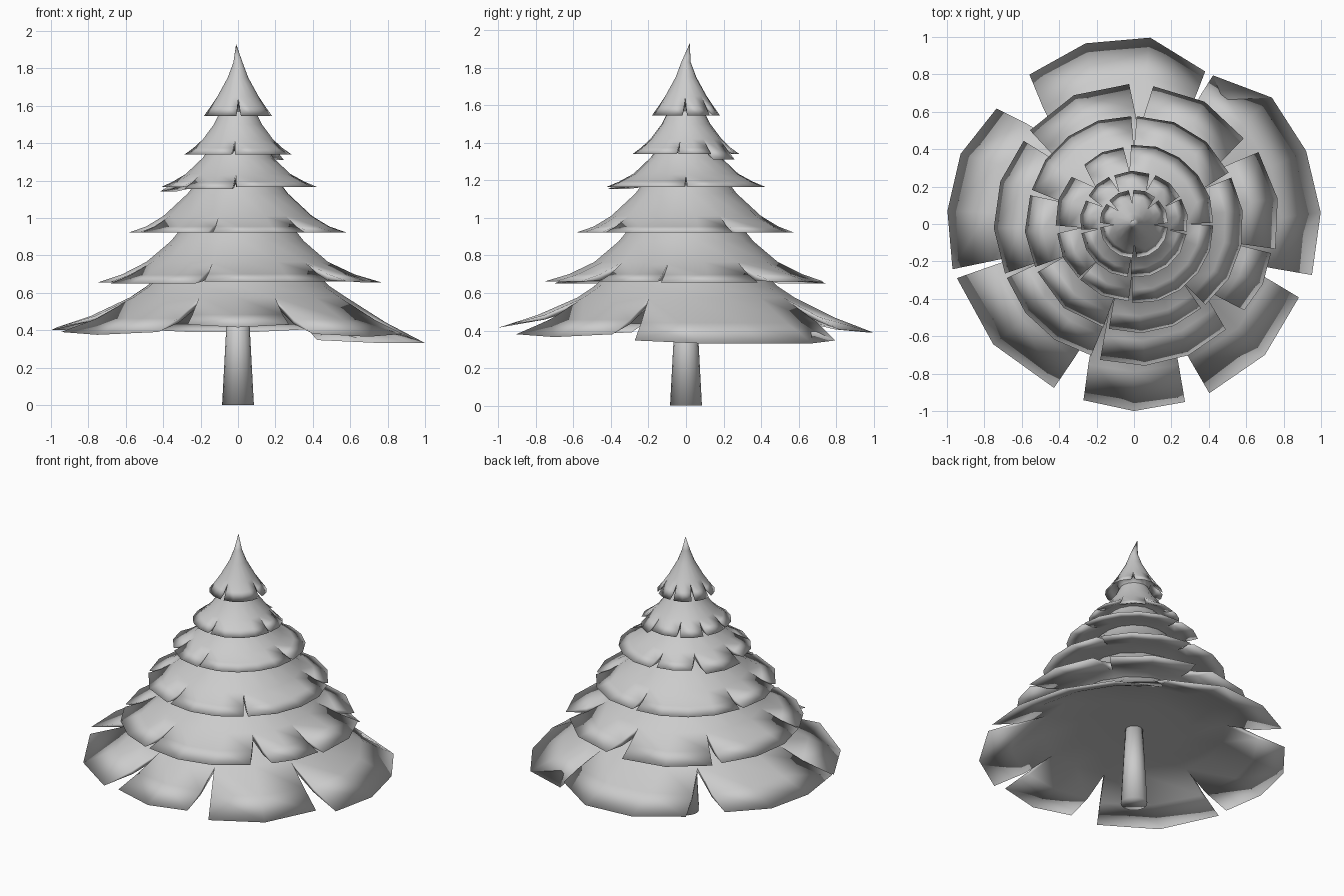
import bpy, bmesh
from math import sin, cos, radians

if "Cube" in bpy.data.objects:
    bpy.data.objects.remove(bpy.data.objects["Cube"])


def polar(r, deg, z):
    # the very top leans slightly to one side
    dx, dy = (-0.01, 0.02) if z > 1.9 else (0, 0)
    return (r * cos(radians(deg)) + dx, r * sin(radians(deg)) + dy, z)


def finish(name, bm, angle=180):
    bmesh.ops.remove_doubles(bm, verts=bm.verts, dist=0.0005)
    bmesh.ops.recalc_face_normals(bm, faces=bm.faces)
    mesh = bpy.data.meshes.new(name)
    bm.to_mesh(mesh)
    bm.free()
    ob = bpy.data.objects.new(name, mesh)
    bpy.context.collection.objects.link(ob)
    bpy.ops.object.select_all(action='DESELECT')
    ob.select_set(True)
    bpy.context.view_layer.objects.active = ob
    bpy.ops.object.shade_smooth_by_angle(angle=radians(angle))
    return ob


def tier(name, upper, under, boughs, sag=0.012, lift=0.0, drop=0.06, step=19):
    """Skirt split into boughs: start angle, end angle, rim radius, rim height
    and optional radius factors of the two rim corners.
    upper: profile from the neck down to the slit ends; under: inner underside."""
    bm = bmesh.new()
    sr, sz = upper[-1]
    count = len(boughs)
    for i, (a0, a1, r, z, *corner) in enumerate(boughs):
        c0, c1 = corner or (0.985, 0.985)
        prev_end = boughs[i - 1][1] - (360 if i == 0 else 0)
        next_start = boughs[(i + 1) % count][0] + (360 if i == count - 1 else 0)
        m0, m1 = (a0 + prev_end) / 2, (a1 + next_start) / 2
        n = max(2, round((a1 - a0) / step))

        def row(rr, zz, gap):
            pts = []
            for k in range(n + 1):
                t = k / n
                full, cut = m0 + (m1 - m0) * t, a0 + (a1 - a0) * t
                edge = gap == 1 and k in (0, n)
                f = (c0 if k == 0 else c1) if edge else 1
                pts.append(bm.verts.new(polar(rr * f, full + (cut - full) * gap,
                                              zz + (lift if edge else 0))))
            return pts

        rows = [row(pr, pz, 0) for pr, pz in upper]
        s = len(rows) - 1
        mid_r, mid_z = (sr + r) / 2, (sz + z) / 2 - sag
        rows.append(row(mid_r, mid_z, 0.6))
        rows.append(row(r, z, 1))
        rows.append(row(mid_r, mid_z - drop * 0.55, 0.6))
        rows.append(row(sr, sz - drop, 0))
        rows += [row(pr, pz, 0) for pr, pz in under]
        for p, q in zip(rows, rows[1:]):
            for k in range(n):
                bm.faces.new((p[k], p[k + 1], q[k + 1], q[k]))
        # slit walls
        for k in (0, n):
            bm.faces.new([rows[s + j][k] for j in (1, 2, 3)])
            bm.faces.new([rows[s + j][k] for j in (0, 1, 3, 4)])
    bmesh.ops.dissolve_degenerate(bm, dist=0.0004, edges=bm.edges)
    return finish(name, bm)


def even(gaps, width, r, z):
    # boughs filling the space between slit angles
    ends = gaps[1:] + [gaps[0] + 360]
    return [(a + width / 2, b - width / 2, r, z) for a, b in zip(gaps, ends)]


# trunk
bm = bmesh.new()
bmesh.ops.create_cone(bm, cap_ends=True, segments=16, radius1=0.085, radius2=0.055, depth=0.56)
bmesh.ops.translate(bm, verts=bm.verts, vec=(0, 0, 0.28))
finish("trunk", bm, 100)

# lowest tier with wide gaps
tier("tier_1", [(0.42, 0.70), (0.49, 0.635), (0.58, 0.575)],
     [(0.35, 0.54), (0.05, 0.54)],
     [(-16, 62, 1.0, 0.332, 0.99, 0.90), (65, 125, 1.0, 0.39, 0.9, 0.975),
      (140, 194, 1.0, 0.40, 0.96, 1.0), (197, 244, 0.99, 0.375, 1.0, 0.985),
      (254, 286, 1.0, 0.415, 0.98, 0.99), (294, 336, 0.99, 0.365, 1.0, 0.975)],
     lift=0.015, drop=0.045)

# middle tiers
tier("tier_2", [(0.29, 0.96), (0.36, 0.875), (0.49, 0.765)], [(0.42, 0.665)],
     [(-38, -12, 0.76, 0.66), (-10, 30, 0.78, 0.655), (38, 82, 0.755, 0.66),
      (92, 138, 0.76, 0.65), (143, 201, 0.75, 0.655), (203, 252, 0.75, 0.65),
      (256, 311, 0.76, 0.66)])
tier("tier_3", [(0.21, 1.21), (0.27, 1.13), (0.40, 1.01)], [(0.29, 0.93)],
     even([-50, 27, 90, 163, 205, 255], 3, 0.585, 0.922))
tier("tier_4", [(0.15, 1.38), (0.19, 1.32), (0.28, 1.235)], [(0.21, 1.175)],
     [(1, 92, 0.43, 1.165), (98, 130, 0.42, 1.17), (143, 181, 0.425, 1.14),
      (187, 224, 0.42, 1.165), (226, 266, 0.42, 1.155), (269, 359, 0.43, 1.165)],
     0.006, drop=0.05)
tier("tier_5", [(0.09, 1.58), (0.13, 1.50), (0.19, 1.42)], [(0.15, 1.35)],
     [(-8, 28, 0.29, 1.34), (31, 66, 0.29, 1.31), (73, 112, 0.285, 1.34),
      (118, 148, 0.29, 1.34), (154, 186, 0.29, 1.34), (190, 263, 0.29, 1.34),
      (267, 349, 0.29, 1.34)], 0.006, drop=0.05)

# pointed crown
tier("crown", [(0, 1.93), (0.025, 1.83), (0.055, 1.75), (0.11, 1.65)], [(0.09, 1.555)],
     even([-89, -2, 48, 95, 140, 182], 8, 0.185, 1.545), 0.004, drop=0.035)
